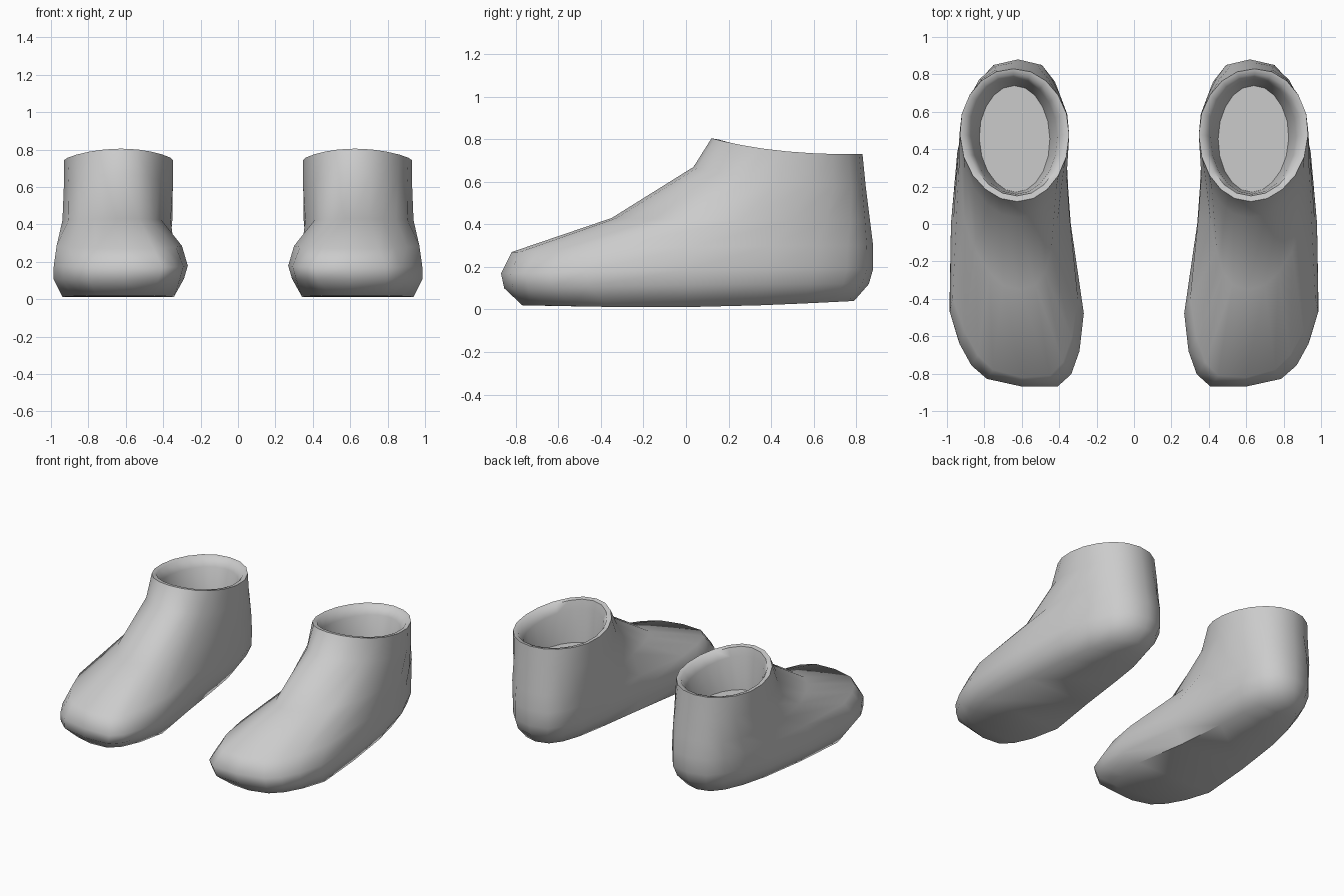
import bpy, bmesh, math

if "Cube" in bpy.data.objects:
    bpy.data.objects.remove(bpy.data.objects["Cube"])

grey = bpy.data.materials.new("light grey")
colour = (0.6, 0.6, 0.6, 1)
grey.use_nodes = True
grey.diffuse_color = colour
grey.node_tree.nodes["Principled BSDF"].inputs["Base Color"].default_value = colour

SIDES = 20
STATIONS = (0, 0.25, 0.6, 1)

# Rings from sole to rim and down inside: front y, back y, front z, back z,
# toe squareness, then inner and outer edge x at four stations from toe to heel
RINGS = [
    (-0.77, 0.79, 0.02, 0.04, 3.2, (0.36, 0.33, 0.43, 0.43), (0.89, 0.95, 0.89, 0.84)),
    (-0.855, 0.86, 0.10, 0.12, 3.8, (0.27, 0.28, 0.38, 0.36), (0.95, 1.0, 0.96, 0.89)),
    (-0.87, 0.88, 0.17, 0.19, 3.9, (0.25, 0.26, 0.37, 0.32), (0.94, 1.0, 0.97, 0.92)),
    (-0.82, 0.88, 0.27, 0.30, 3.4, (0.30, 0.29, 0.365, 0.32), (0.90, 0.98, 0.96, 0.92)),
    (-0.35, 0.865, 0.43, 0.42, 2.6, (0.40, 0.41, 0.34, 0.34), (0.82, 0.91, 0.95, 0.92)),
    (0.035, 0.845, 0.67, 0.58, 2.3, (0.38, 0.37, 0.34, 0.36), (0.86, 0.91, 0.94, 0.91)),
    # Rim
    (0.12, 0.83, 0.805, 0.73, 2.1, (0.36, 0.35, 0.345, 0.36), (0.89, 0.92, 0.935, 0.93)),
    (0.15, 0.80, 0.80, 0.725, 2.1, (0.39, 0.38, 0.375, 0.39), (0.86, 0.89, 0.905, 0.90)),
    # Lining
    (0.16, 0.775, 0.74, 0.67, 2.1, (0.42, 0.41, 0.41, 0.42), (0.84, 0.86, 0.87, 0.86)),
    (0.17, 0.74, 0.50, 0.50, 2.1, (0.46, 0.45, 0.45, 0.46), (0.80, 0.82, 0.83, 0.82)),
]


def along(values, t):
    for i in range(3):
        a, b = STATIONS[i], STATIONS[i + 1]
        if t <= b or i == 2:
            return values[i] + (values[i + 1] - values[i]) * (t - a) / (b - a)


def ring_points(front, back, z_front, z_back, toe_power, inner, outer):
    for i in range(SIDES):
        angle = math.tau * i / SIDES
        c, s = math.cos(angle), math.sin(angle)
        # Heels are rounder than toes
        power = toe_power if c > 0 else min(toe_power, 2.8)
        t = (1 - math.copysign(abs(c) ** (2 / power), c)) / 2
        k = math.copysign(abs(s) ** (2 / power), s)
        lo, hi = along(inner, t), along(outer, t)
        dx = k * (hi - lo) / 2
        # The toe slants back towards the outer side
        skew = 0.11 * dx * max(0, 1 - 4 * t) if front < -0.5 else 0
        y = front + (back - front) * t + skew
        z = z_back + (z_front - z_back) * (1 - t) ** 2.5
        # The sole dips between toe and heel
        if z_front < 0.05:
            z -= 0.025 * math.sin(math.pi * t)
        yield ((lo + hi) / 2 + dx, y, max(z, 0))


def make_shoe(name, side):
    bm = bmesh.new()
    loops = [[bm.verts.new((side * x, y, z)) for x, y, z in ring_points(*r)] for r in RINGS]
    for low, high in zip(loops, loops[1:]):
        for i in range(SIDES):
            j = (i + 1) % SIDES
            bm.faces.new((low[i], low[j], high[j], high[i]))
    # Sole, with crossing strips between the two sides
    sole = loops[0]
    for i in range(SIDES // 2):
        corners = [sole[i], sole[i + 1], sole[-i - 1], sole[-i]]
        bm.faces.new(list(dict.fromkeys(corners)))
    # Insole
    bm.faces.new(loops[-1])
    bmesh.ops.recalc_face_normals(bm, faces=bm.faces)
    mesh = bpy.data.meshes.new(name)
    bm.to_mesh(mesh)
    bm.free()
    mesh.materials.append(grey)
    shoe = bpy.data.objects.new(name, mesh)
    bpy.context.collection.objects.link(shoe)
    bpy.ops.object.select_all(action='DESELECT')
    shoe.select_set(True)
    bpy.context.view_layer.objects.active = shoe
    bpy.ops.object.shade_smooth_by_angle(angle=math.radians(60))


make_shoe("left_shoe", 1)
make_shoe("right_shoe", -1)
